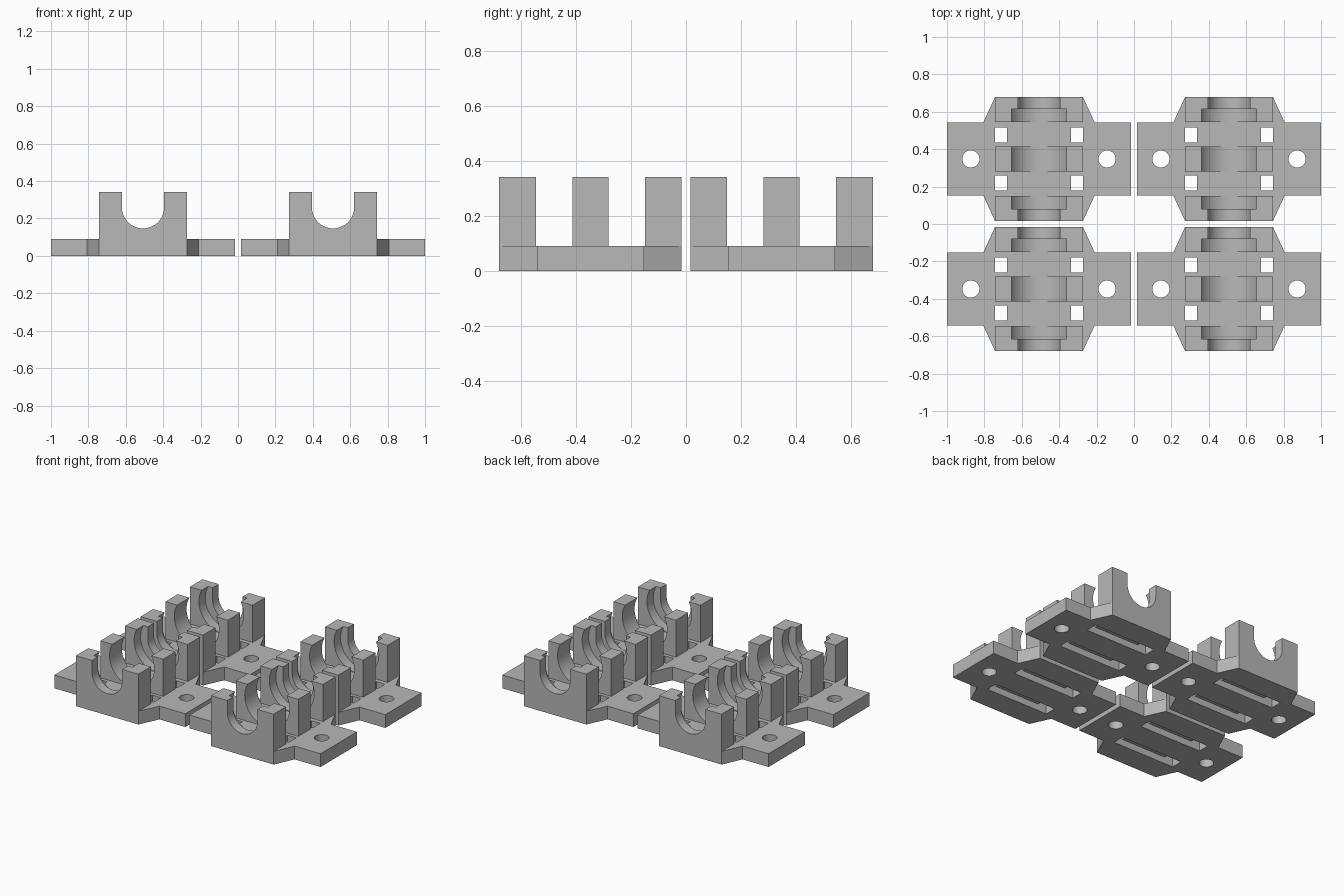
import bpy
import bmesh
from math import sin, cos, asin, pi, radians

cube = bpy.data.objects.get("Cube")
if cube:
    bpy.data.objects.remove(cube, do_unlink=True)

# Shared dimensions of one bearing holder
UNIT_X, UNIT_Y = 0.508, 0.3475
HALF_X, HALF_Y = 0.492, 0.3315
WING_Y, TAPER_X = 0.195, 0.298
BODY_X, PLATE_Z, TOP_Z = 0.235, 0.09, 0.342
AXIS_Z, SHAFT_R, BEARING_R = 0.26, 0.113, 0.168

grey = bpy.data.materials.new("plain grey")
grey.use_nodes = True
colour = (0.48, 0.48, 0.48, 1)
grey.diffuse_color = colour
grey.node_tree.nodes["Principled BSDF"].inputs["Base Color"].default_value = colour


def prism(name, points, direction):
    """Extrude a closed outline of 3D points along a direction."""
    bm = bmesh.new()
    face = bm.faces.new([bm.verts.new(p) for p in points])
    new = bmesh.ops.extrude_face_region(bm, geom=[face])["geom"]
    bmesh.ops.translate(bm, verts=[g for g in new if isinstance(g, bmesh.types.BMVert)],
                        vec=direction)
    bmesh.ops.recalc_face_normals(bm, faces=bm.faces)
    mesh = bpy.data.meshes.new(name)
    bm.to_mesh(mesh)
    bm.free()
    mesh.materials.append(grey)
    obj = bpy.data.objects.new(name, mesh)
    bpy.context.collection.objects.link(obj)
    return obj


def smooth(obj):
    bpy.ops.object.select_all(action='DESELECT')
    obj.select_set(True)
    bpy.context.view_layer.objects.active = obj
    bpy.ops.object.shade_smooth_by_angle(angle=radians(30))


def box_outline(x0, x1, y0, y1, z):
    return [(x0, y0, z), (x1, y0, z), (x1, y1, z), (x0, y1, z)]


def cut(target, cutter):
    cutter.hide_render = True
    mod = target.modifiers.new("cut", 'BOOLEAN')
    mod.operation, mod.solver, mod.object = 'DIFFERENCE', 'EXACT', cutter
    bpy.ops.object.select_all(action='DESELECT')
    target.select_set(True)
    bpy.context.view_layer.objects.active = target
    bpy.ops.object.modifier_apply(modifier=mod.name)
    bpy.data.objects.remove(cutter, do_unlink=True)


def cradle(name, y0, y1, radius, snap):
    """Block with a rounded seat; a snap seat curls inward above the axis."""
    over = asin((TOP_Z - AXIS_Z) / radius) if snap else 0
    steps = 32
    arc = []
    for i in range(steps + 1):
        a = over - (pi + 2 * over) * i / steps
        arc.append((radius * cos(a), y0, AXIS_Z + radius * sin(a)))
    if not snap:
        arc = [(radius, y0, TOP_Z)] + arc + [(-radius, y0, TOP_Z)]
    outline = [(-BODY_X, y0, TOP_Z), (-BODY_X, y0, PLATE_Z),
               (BODY_X, y0, PLATE_Z), (BODY_X, y0, TOP_Z)] + arc
    obj = prism(name, outline, (0, y1 - y0, 0))
    smooth(obj)
    return obj


# Base plate with tapered wings
quarter = [(BODY_X, HALF_Y), (TAPER_X, WING_Y), (HALF_X, WING_Y)]
right_side = quarter + [(x, -y) for x, y in reversed(quarter)]
outline = right_side + [(-x, y) for x, y in reversed(right_side)]
plate = prism("base_plate", [(x, y, 0) for x, y in outline], (0, 0, PLATE_Z))

# Screw holes, strap holes and the strap channels underneath
for side in (-1, 1):
    circle = [(side * 0.364 + 0.046 * cos(2 * pi * i / 32),
               0.046 * sin(2 * pi * i / 32), -0.1) for i in range(32)]
    cut(plate, prism("screw_cutter", circle, (0, 0, 0.3)))
    y0, y1 = sorted((side * 0.088, side * 0.168))
    cut(plate, prism("channel_cutter", box_outline(-BODY_X, BODY_X, y0, y1, -0.1), (0, 0, 0.145)))
    for end in (-1, 1):
        x0, x1 = sorted((end * 0.17, end * BODY_X))
        cut(plate, prism("strap_cutter", box_outline(x0, x1, y0, y1, -0.1), (0, 0, 0.3)))
smooth(plate)

# Cradles: shaft collars at both ends, bearing clips inside
parts = [plate, cradle("middle_clip", -0.066, 0.066, BEARING_R, True)]
for label, s in (("front", -1), ("back", 1)):
    rib, step = s * 0.198, s * 0.267
    parts.append(cradle(label + "_clip", *sorted((rib, step)), BEARING_R, True))
    parts.append(cradle(label + "_collar", *sorted((step, s * HALF_Y)), SHAFT_R, False))

# Repeat the holder in a two by two layout
for row, y in (("front", -UNIT_Y), ("back", UNIT_Y)):
    for column, x in (("right", -UNIT_X), ("left", UNIT_X)):
        for part in parts:
            copy = part.copy()
            copy.name = f"{row}_{column}_holder_{part.name}"
            copy.location = (x, y, 0)
            bpy.context.collection.objects.link(copy)
for part in parts:
    bpy.data.objects.remove(part, do_unlink=True)
